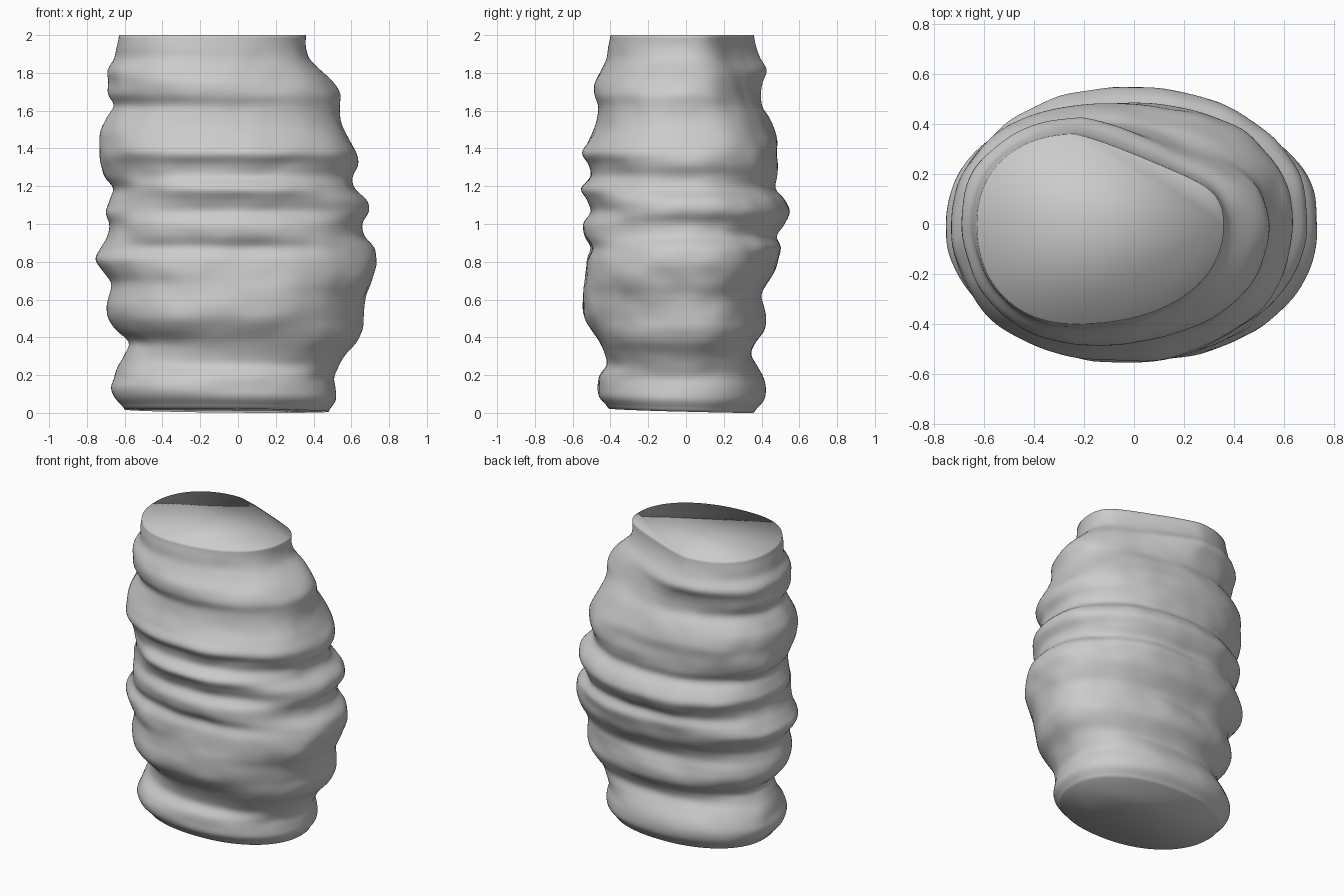
import bpy
import bmesh
import math
from mathutils import Vector, noise

default_cube = bpy.data.objects.get("Cube")
if default_cube:
    bpy.data.objects.remove(default_cube, do_unlink=True)

SEGMENTS = 128
LEVELS = 128
ROUNDNESS = 0.92

# Half-widths in hundredths, evenly spaced from the bottom rim to the top rim
right_side = [60, 65, 67, 65, 63, 60, 58, 64, 68, 69, 68, 68, 72, 75, 72, 69, 68,
              70, 68, 66, 70, 72, 73, 73, 72, 69, 66, 69, 69, 69, 65, 64, 63]
left_side = [48, 52, 52, 51, 54, 58, 63, 65, 65, 66, 68, 71, 73, 74, 73, 67, 66,
             69, 68, 62, 61, 63, 63, 60, 57, 55, 54, 53, 49, 43, 38, 36, 36]
front_side = [41, 46, 47, 46, 42, 43, 46, 50, 53, 54, 54, 54, 54, 53, 51, 54, 54,
              50, 52, 55, 50, 51, 55, 52, 49, 47, 46, 48, 48, 45, 42, 41, 40]
back_side = [36, 41, 42, 41, 38, 35, 37, 41, 42, 41, 40, 43, 47, 49, 50, 48, 52,
             55, 52, 47, 48, 49, 49, 49, 47, 44, 40, 39, 40, 42, 39, 37, 36]


def sample(profile, t):
    """Smooth Catmull-Rom reading of a profile, with t from 0 to 1."""
    last = len(profile) - 1
    pos = t * last
    i = min(int(pos), last - 1)
    f = pos - i
    a, b, c, d = (profile[min(max(k, 0), last)] for k in range(i - 1, i + 3))
    curve = b + f / 2 * (c - a + f * (2 * a - 5 * b + 4 * c - d
                                      + f * (3 * (b - c) + d - a)))
    return curve / 100


def smoothstep(low, high, value):
    f = min(max((value - low) / (high - low), 0), 1)
    return f * f * (3 - 2 * f)


def soften(value):
    """Turn a circle coordinate into a slightly boxier one."""
    return math.copysign(abs(value) ** ROUNDNESS, value)


def skin_point(t, angle):
    """Point of the folded skin at a height and an angle."""
    z = 2 * t
    low_x, high_x = -sample(right_side, t), sample(left_side, t)
    top = smoothstep(1.4, 2, z)
    centre = (low_x + high_x) / 2 - 0.1 * top
    c, s = soften(math.cos(angle)), soften(math.sin(angle))
    x = centre + c * (high_x - centre if c > 0 else centre - low_x)
    y = s * sample(back_side if s > 0 else front_side, t)
    # Flatter shoulder on the back left near the top
    if c > 0 and s > 0:
        y *= 1 - 0.25 * top * math.sin(2 * angle)
    # Soft irregular lumps and fine wrinkles, fading out at the rims
    fade = smoothstep(0, 0.2, z) * smoothstep(0, 0.15, 2 - z)
    lump = noise.noise(Vector((x * 3, y * 3, z * 5)))
    wrinkle = noise.noise(Vector((x * 7, y * 7, z * 9)))
    swell = 1 + fade * (0.03 * lump + 0.012 * wrinkle)
    # Slightly wavy bottom rim
    z += (1 - smoothstep(0, 0.3, z)) * 0.012 * (1 - math.sin(angle + 0.5))
    return (centre + (x - centre) * swell, y * swell, z)


# Folded sleeve: stacked rings bridged with quads
bm = bmesh.new()
rings = []
for level in range(LEVELS + 1):
    rings.append([bm.verts.new(skin_point(level / LEVELS, math.tau * k / SEGMENTS))
                  for k in range(SEGMENTS)])
for lower, upper in zip(rings, rings[1:]):
    for k in range(SEGMENTS):
        n = (k + 1) % SEGMENTS
        bm.faces.new((lower[k], lower[n], upper[n], upper[k]))

# End caps: fans spreading from the left edge of each rim
for k in range(1, SEGMENTS - 1):
    bm.faces.new((rings[-1][0], rings[-1][k], rings[-1][k + 1]))
    bm.faces.new((rings[0][0], rings[0][k + 1], rings[0][k]))

for face in bm.faces:
    face.smooth = True
mesh = bpy.data.meshes.new("folded_sleeve")
bm.to_mesh(mesh)
bm.free()
sleeve = bpy.data.objects.new("folded_sleeve", mesh)
bpy.context.collection.objects.link(sleeve)

# Light grey material
grey = bpy.data.materials.new("light_grey")
grey.use_nodes = True
colour = (0.6, 0.6, 0.6, 1)
grey.diffuse_color = colour
grey.node_tree.nodes["Principled BSDF"].inputs["Base Color"].default_value = colour
mesh.materials.append(grey)
